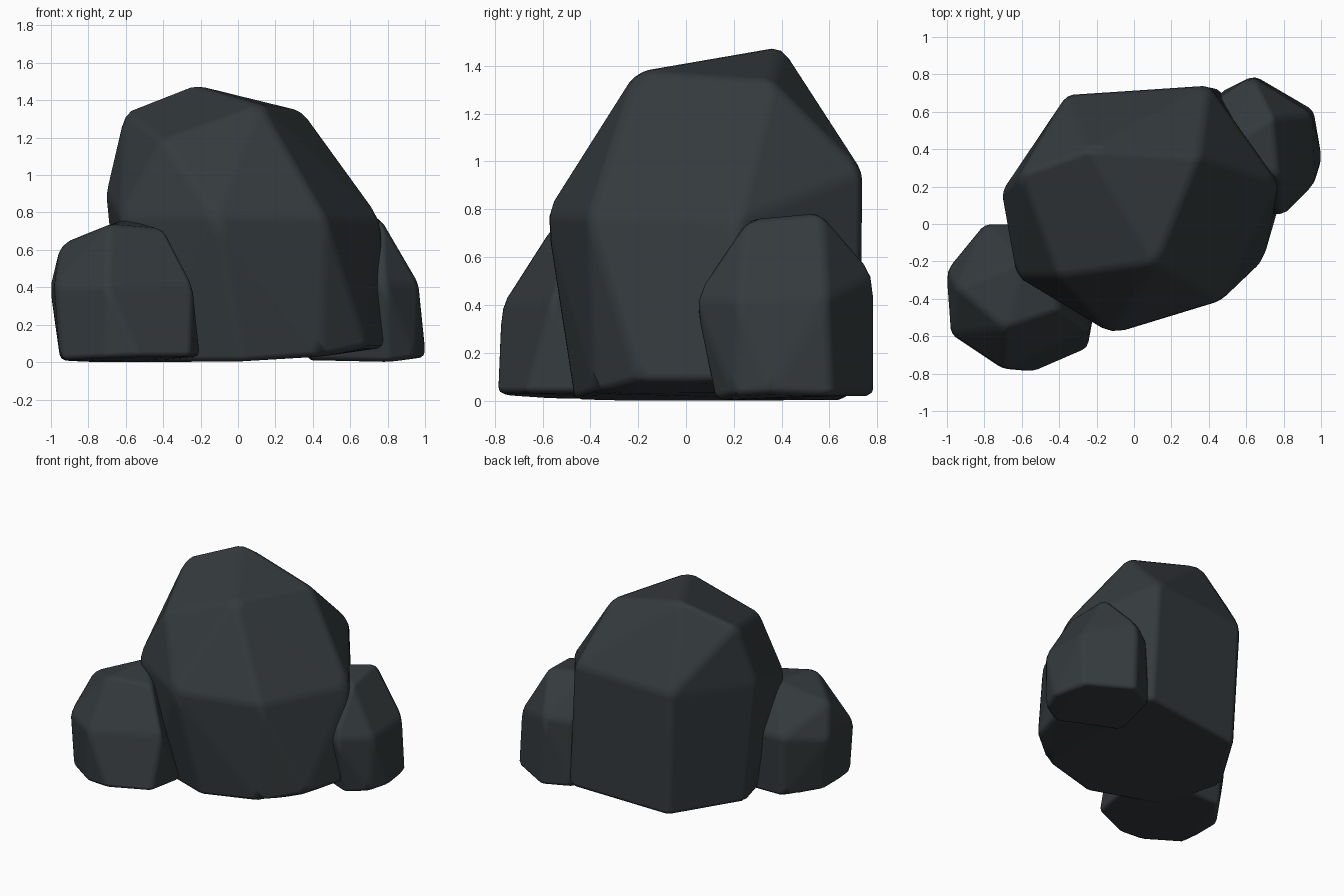
import bpy, bmesh, math

stone = bpy.data.materials.new("dark_stone")
stone.diffuse_color = (0.035, 0.043, 0.047, 1)


def boulder(name, points, bevel):
    """Faceted stone: convex hull of its corner points with softened edges."""
    bm = bmesh.new()
    for p in points:
        bm.verts.new(p)
    hull = bmesh.ops.convex_hull(bm, input=bm.verts[:])
    loose = {v for v in hull["geom_interior"] + hull["geom_unused"]
             if isinstance(v, bmesh.types.BMVert)}
    bmesh.ops.delete(bm, geom=list(loose), context='VERTS')
    # merge nearly flat neighbouring triangles into larger facets
    bmesh.ops.dissolve_limit(bm, angle_limit=math.radians(5),
                             verts=bm.verts[:], edges=bm.edges[:])
    bmesh.ops.recalc_face_normals(bm, faces=bm.faces[:])
    mesh = bpy.data.meshes.new(name)
    bm.to_mesh(mesh)
    bm.free()
    mesh.materials.append(stone)
    ob = bpy.data.objects.new(name, mesh)
    bpy.context.collection.objects.link(ob)
    mod = ob.modifiers.new("worn_edges", 'BEVEL')
    mod.width = bevel
    mod.segments = 2
    mod.limit_method = 'NONE'
    mod.harden_normals = True
    mesh.shade_smooth()
    return ob


# tall central boulder: crown, shoulder ring, base ring
boulder("main_boulder", [
    (-0.24, 0.40, 1.485), (-0.61, 0.27, 1.34), (-0.41, -0.28, 1.19),
    (0.12, -0.21, 1.38), (0.35, 0.36, 1.34),
    (-0.12, -0.59, 0.78), (0.47, -0.41, 0.77), (0.77, 0.22, 0.76),
    (0.40, 0.74, 0.96), (-0.36, 0.69, 0.92), (-0.71, 0.17, 0.91),
    (-0.63, -0.28, 0.78),
    (0.02, -0.47, 0.0), (0.45, -0.38, 0.03), (0.69, -0.20, 0.08),
    (0.80, 0.18, 0.08), (0.45, 0.73, 0.04), (-0.32, 0.67, 0.0),
    (-0.62, 0.18, 0.0), (-0.50, -0.28, 0.0)], 0.035)

# small boulder at the front left
boulder("front_left_boulder", [
    (-0.69, -0.56, 0.735), (-0.39, -0.46, 0.71), (-0.60, -0.20, 0.765),
    (-0.95, -0.34, 0.63),
    (-0.70, -0.775, 0.40), (-0.98, -0.59, 0.40), (-1.005, -0.25, 0.40),
    (-0.24, -0.56, 0.42), (-0.80, 0.0, 0.45), (-0.50, 0.0, 0.45),
    (-0.95, -0.27, 0.01), (-0.95, -0.59, 0.01), (-0.71, -0.765, 0.02),
    (-0.53, -0.79, 0.03), (-0.25, -0.67, 0.03), (-0.20, -0.40, 0.03),
    (-0.78, -0.03, 0.0), (-0.45, -0.02, 0.0)], 0.03)

# small boulder at the back right
boulder("back_right_boulder", [
    (0.77, 0.25, 0.755), (0.74, 0.57, 0.785), (0.48, 0.42, 0.77),
    (0.95, 0.59, 0.43), (0.965, 0.22, 0.42), (0.78, 0.03, 0.43),
    (0.63, 0.79, 0.53), (0.46, 0.68, 0.50),
    (1.005, 0.35, 0.03), (0.96, 0.61, 0.02), (0.65, 0.79, 0.02),
    (0.45, 0.70, 0.02), (0.80, 0.12, 0.0), (0.95, 0.20, 0.02),
    (0.36, 0.30, 0.01)], 0.03)
